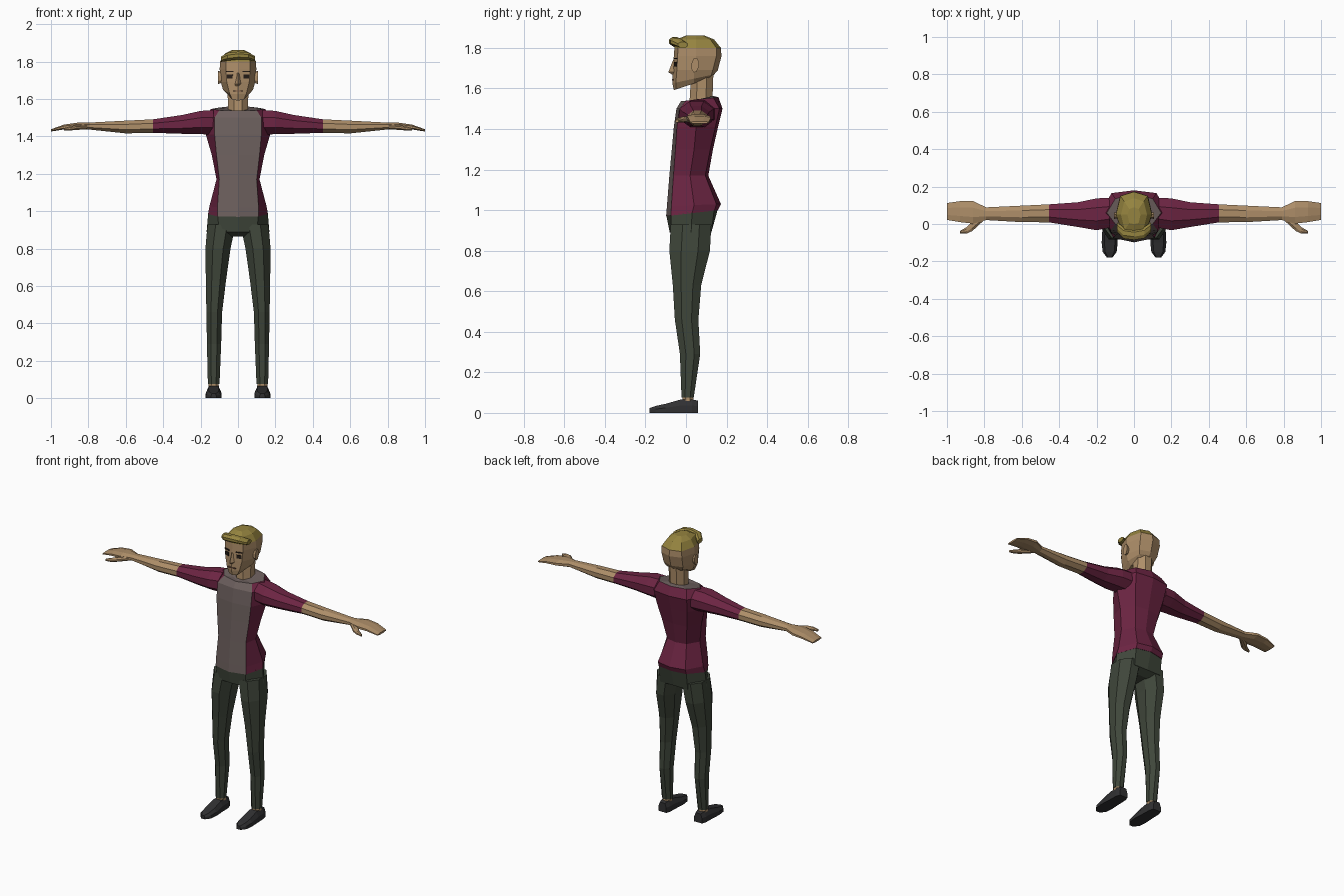
import bpy, bmesh, math
from mathutils import Vector, Matrix


def material(name, r, g, b):
    m = bpy.data.materials.new(name)
    m.diffuse_color = (r, g, b, 1)
    return m


SKIN = material("skin", 0.42, 0.27, 0.14)
HAIR = material("blond hair", 0.30, 0.23, 0.05)
MAROON = material("maroon cloth", 0.15, 0.018, 0.055)
GREY = material("warm grey cloth", 0.15, 0.115, 0.11)
PANTS = material("dark green cloth", 0.05, 0.062, 0.043)
SHOE = material("charcoal leather", 0.03, 0.03, 0.032)
DARK = material("dark brown", 0.02, 0.013, 0.01)
LIP = material("lip brown", 0.2, 0.10, 0.06)


def finish(name, bm, mats):
    bmesh.ops.recalc_face_normals(bm, faces=bm.faces)
    me = bpy.data.meshes.new(name)
    bm.to_mesh(me)
    bm.free()
    for m in mats:
        me.materials.append(m)
    ob = bpy.data.objects.new(name, me)
    bpy.context.collection.objects.link(ob)
    return ob


def loft(name, rings, mats, rule=None):
    """Skin a list of point rings; rule(band, column) picks the material."""
    bm = bmesh.new()
    vs = [[bm.verts.new(p) for p in r] for r in rings]
    n = len(vs[0])
    for i in range(len(vs) - 1):
        for j in range(n):
            k = (j + 1) % n
            f = bm.faces.new((vs[i][j], vs[i][k], vs[i + 1][k], vs[i + 1][j]))
            f.material_index = rule(i, j) if rule else 0
    for i, r in ((0, vs[0]), (len(vs) - 2, vs[-1])):
        f = bm.faces.new(r)
        f.material_index = rule(i, 2) if rule else 0
    return finish(name, bm, mats)


def body_ring(z, rise, yf, xp, yp, xs, ys, xb, yb, yc):
    """Symmetric 8-point ring: front, front edge, side, back edge, back."""
    half = [(0, yf), (xp, yp), (xs, ys), (xb, yb), (0, yc)]
    pts = half + [(-x, y) for x, y in half[3:0:-1]]
    return [Vector((x, y, z + rise * (y - yf) / (yc - yf))) for x, y in pts]


def octagon(a, b):
    c = 1 / math.cos(math.pi / 8)
    return [(a * c * math.cos((i + .5) * math.pi / 4),
             b * c * math.sin((i + .5) * math.pi / 4)) for i in range(8)]


def tube_x(s, rows):
    """Rings along x from (x, y, half depth, z, half height)."""
    return [[Vector((s * x, y + u, z + v)) for u, v in octagon(ry, rz)]
            for x, y, ry, z, rz in rows]


def tube_z(s, rows):
    """Rings along z from (z, x, half width, y, half depth)."""
    return [[Vector((s * (x + u), y + v, z)) for u, v in octagon(rx, ry)]
            for z, x, rx, y, ry in rows]


def plate(name, loc, size, mat, turn=0):
    bm = bmesh.new()
    bmesh.ops.create_cube(bm, size=1)
    bm.transform(Matrix.Translation(loc) @ Matrix.Rotation(turn, 4, 'Z')
                 @ Matrix.Diagonal((*size, 1)))
    return finish(name, bm, [mat])


# Shirt: grey front panel and collar, maroon elsewhere
shirt = [body_ring(*r) for r in (
    (.97, .03, -.098, .11, -.075, .16, .03, .10, .14, .158),
    (1.02, .01, -.094, .11, -.072, .153, .04, .10, .15, .172),
    (1.17, 0, -.082, .10, -.062, .115, .02, .07, .095, .11),
    (1.30, 0, -.07, .115, -.052, .14, .04, .09, .12, .133),
    (1.41, 0, -.06, .125, -.045, .172, .05, .11, .145, .158),
    (1.50, 0, -.047, .125, -.032, .185, .055, .12, .165, .18),
    (1.537, .02, -.025, .10, .0, .145, .06, .10, .135, .16),
    (1.533, .03, .0, .05, .02, .066, .07, .05, .12, .135))]
loft("shirt", shirt, [MAROON, GREY],
     lambda i, j: 1 if j in (0, 7) or i == 6 else 0)

# Trouser seat
loft("trouser_seat", [body_ring(*r) for r in (
    (.865, 0, -.03, .03, -.03, .06, .02, .03, .08, .08),
    (.89, 0, -.08, .10, -.072, .168, .025, .10, .125, .125),
    (.975, .03, -.097, .109, -.074, .159, .03, .099, .139, .157))], [PANTS])

# Neck
loft("neck", tube_z(1, [(1.50, 0, .056, .075, .06), (1.56, 0, .054, .075, .056),
                        (1.67, 0, .056, .08, .055)]), [SKIN])

# Head with hair above the hairline
loft("head", [body_ring(*r) for r in (
    (1.592, .06, -.06, .03, -.05, .056, .04, .04, .11, .12),
    (1.625, .045, -.067, .045, -.05, .08, .04, .06, .125, .14),
    (1.69, 0, -.065, .06, -.045, .092, .04, .07, .132, .157),
    (1.76, 0, -.06, .065, -.041, .098, .05, .075, .15, .175),
    (1.80, 0, -.057, .065, -.04, .096, .05, .072, .15, .172),
    (1.842, 0, -.045, .05, -.03, .07, .05, .052, .12, .138),
    (1.861, 0, 0, .025, .005, .035, .05, .025, .08, .09))],
    [SKIN, HAIR], lambda i, j: 1 if i >= 4 else 0)

# Swept fringe
loft("hair_fringe", tube_x(1, [
    (-.092, -.015, .025, 1.812, .014), (-.055, -.048, .03, 1.826, .021),
    (0, -.056, .029, 1.832, .021), (.055, -.046, .03, 1.83, .019),
    (.092, -.015, .025, 1.815, .014)]), [HAIR])

# Nose and mouth
loft("nose", [[Vector((-w, -.055, z)), Vector((0, y, z)), Vector((w, -.055, z))]
              for z, w, y in ((1.668, .017, -.068), (1.68, .019, -.087),
                              (1.74, .009, -.064))], [SKIN])
plate("mouth", (0, -.065, 1.643), (.052, .009, .006), LIP)

for s, side in ((1, "left"), (-1, "right")):
    # Eyes, brows and ears
    plate(side + "_eye", (s * .043, -.0505, 1.72), (.03, .008, .022), DARK, s * .32)
    plate(side + "_brow", (s * .043, -.050, 1.747), (.04, .008, .006), DARK, s * .32)
    loft(side + "_ear", [[Vector((s * x, .045 + u, 1.715 + v + u * .3))
                          for u, v in octagon(a, b)]
                         for x, a, b in ((.085, .014, .025), (.107, .018, .034))], [SKIN])

    # Arm: maroon sleeve, then bare forearm and flat hand
    loft(side + "_arm", tube_x(s, [
        (.13, .06, .08, 1.475, .066), (.20, .052, .085, 1.474, .062),
        (.30, .05, .066, 1.464, .050), (.455, .057, .048, 1.455, .036),
        (.60, .054, .044, 1.450, .034), (.79, .055, .034, 1.455, .019),
        (.86, .062, .060, 1.456, .017), (.93, .066, .056, 1.450, .013),
        (1.0, .067, .045, 1.432, .006)]),
        [MAROON, SKIN], lambda i, j: 1 if i >= 3 else 0)
    loft(side + "_thumb", tube_x(s, [
        (.80, .04, .018, 1.452, .013), (.865, -.012, .026, 1.447, .013),
        (.895, -.034, .017, 1.443, .011), (.93, -.044, .007, 1.438, .007)]), [SKIN])

    # Trouser leg and ankle
    loft(side + "_trouser_leg", tube_z(s, [
        (.93, .088, .075, .025, .10), (.80, .107, .067, .018, .10),
        (.63, .118, .054, .005, .07), (.46, .127, .042, .003, .058),
        (.29, .128, .038, .02, .050), (.075, .13, .031, .008, .030)]), [PANTS])
    loft(side + "_ankle", tube_z(s, [
        (.09, .13, .026, .008, .026), (.05, .13, .028, .01, .028)]), [SKIN])

    # Shoe, toe pointing forward
    loft(side + "_shoe", [[Vector((s * .13 + x * w, y, z * h)) for x, z in
                           ((-1, 0), (1, 0), (1, .55), (.65, 1), (-.65, 1), (-1, .55))]
                          for y, w, h in ((.06, .028, .06), (.03, .037, .066),
                                          (-.03, .039, .065), (-.10, .043, .045),
                                          (-.15, .037, .034), (-.18, .014, .024))], [SHOE])
